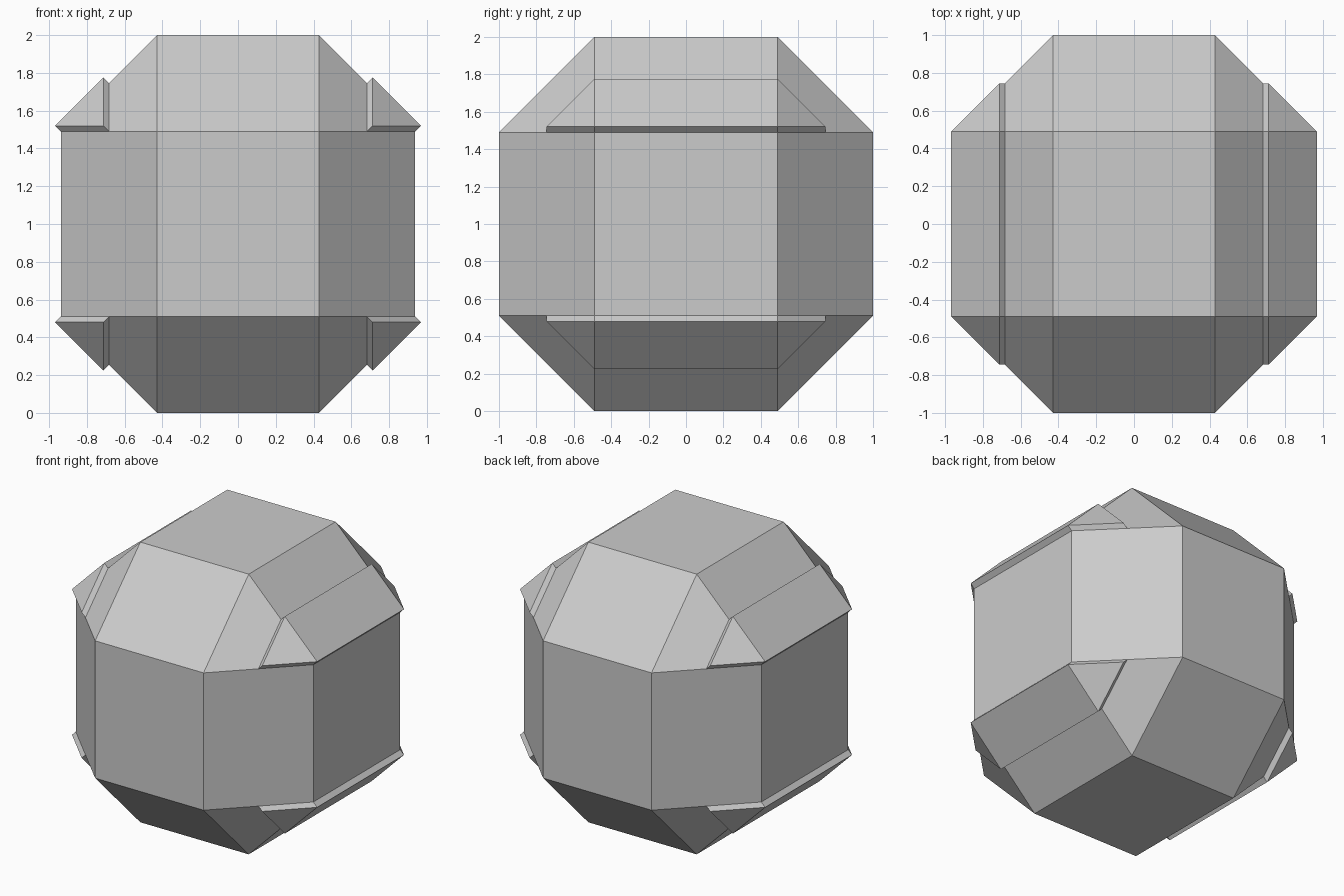
import bpy, bmesh
from mathutils import Vector

if "Cube" in bpy.data.objects:
    bpy.data.objects.remove(bpy.data.objects["Cube"])

HX, HY, HZ = 0.938, 1.0, 1.0   # half sizes of the body
C = 0.51                       # chamfer width
T = 0.03                       # plate offset


def make_object(name, bm):
    bmesh.ops.recalc_face_normals(bm, faces=bm.faces[:])
    mesh = bpy.data.meshes.new(name)
    bm.to_mesh(mesh)
    bm.free()
    obj = bpy.data.objects.new(name, mesh)
    obj.location.z = HZ
    bpy.context.collection.objects.link(obj)
    return obj


# Faceted body: a box with every edge chamfered
bm = bmesh.new()
bmesh.ops.create_cube(bm, size=2)
bmesh.ops.scale(bm, vec=(HX, HY, HZ), verts=bm.verts[:])
bmesh.ops.bevel(bm, geom=bm.edges[:], offset=C, offset_type='OFFSET',
                segments=1, profile=0.5, affect='EDGES', clamp_overlap=False)
make_object("faceted_body", bm)

# Raised plate over the outer half of a side chamfer, wrapping onto its corners
bm = bmesh.new()
ends = []
for s in (-1, 1):
    outer = bm.verts.new((HX, s * (HY - C), HZ - C))
    upper = bm.verts.new((HX - C / 2, s * (HY - C), HZ - C / 2))
    tip = bm.verts.new((HX - C / 2, s * (HY - C / 2), HZ - C))
    bm.faces.new((outer, upper, tip))
    ends.append((outer, upper))
bm.faces.new((ends[0][0], ends[0][1], ends[1][1], ends[1][0]))
bmesh.ops.recalc_face_normals(bm, faces=bm.faces[:])
out = bmesh.ops.extrude_face_region(bm, geom=bm.faces[:], use_keep_orig=True)
moved = [g for g in out["geom"] if isinstance(g, bmesh.types.BMVert)]
bmesh.ops.translate(bm, vec=Vector((T, 0, T)), verts=moved)
plates = make_object("chamfer_plates", bm)

# Repeat left/right and top/bottom
mirror = plates.modifiers.new("mirror", 'MIRROR')
mirror.use_axis = (True, False, True)
mirror.use_mirror_merge = False
